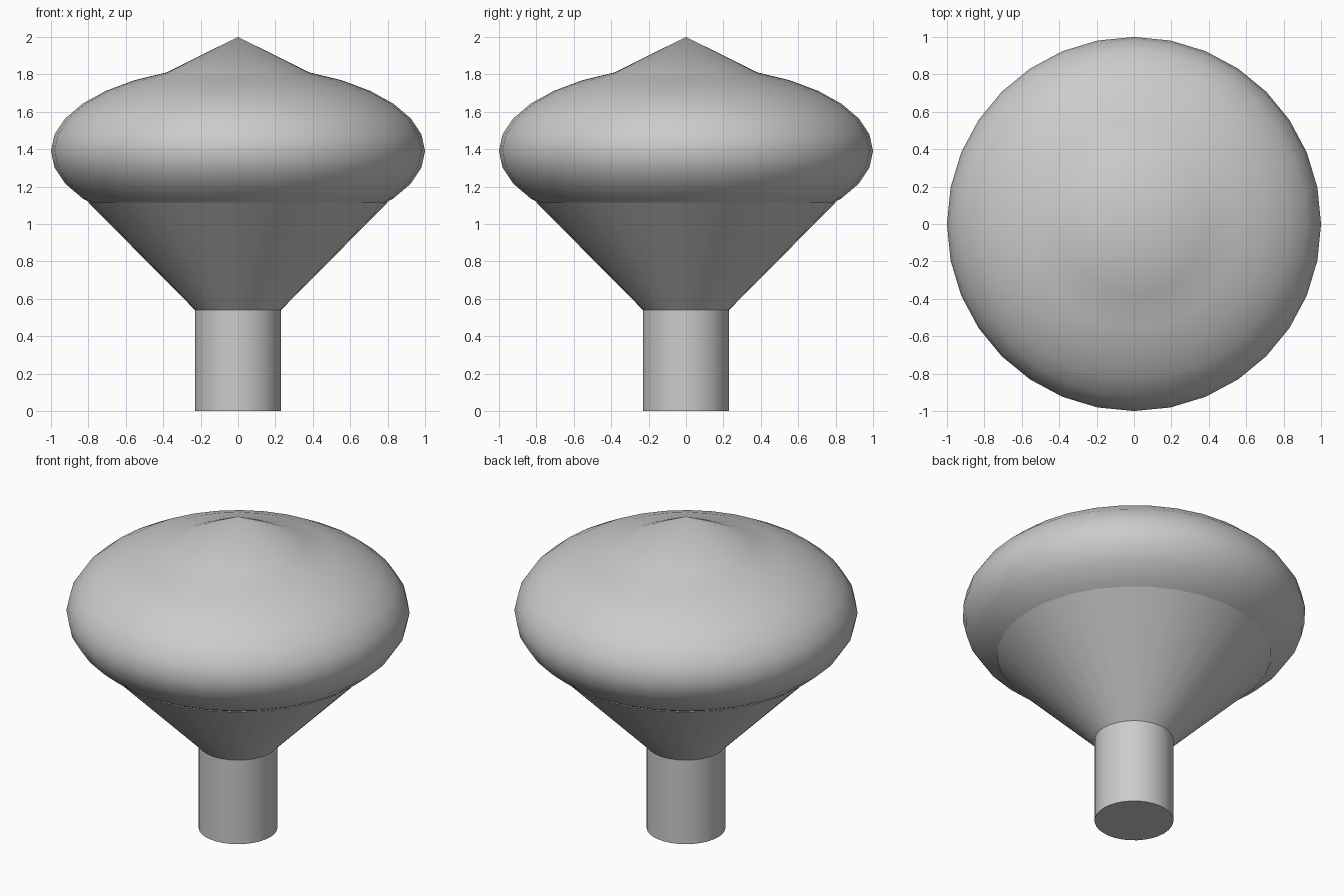
import bpy
import bmesh
from math import sin, cos, pi, radians

cube = bpy.data.objects.get("Cube")
if cube:
    bpy.data.objects.remove(cube, do_unlink=True)

SEGMENTS = 32

grey = bpy.data.materials.new("plain grey")
grey.use_nodes = True
colour = (0.6, 0.6, 0.6, 1)
grey.diffuse_color = colour
grey.node_tree.nodes["Principled BSDF"].inputs["Base Color"].default_value = colour


def finish(obj, name):
    obj.name = name
    obj.data.materials.append(grey)
    bpy.ops.object.select_all(action="DESELECT")
    obj.select_set(True)
    bpy.context.view_layer.objects.active = obj
    bpy.ops.object.shade_smooth_by_angle(angle=radians(30))


def lathe(name, profile):
    """Turn an (r, z) profile, listed bottom to top, around the z axis."""
    bm = bmesh.new()
    verts = [bm.verts.new((r, 0, z)) for r, z in profile]
    edges = [bm.edges.new(pair) for pair in zip(verts, verts[1:])]
    bmesh.ops.spin(bm, geom=verts + edges, cent=(0, 0, 0), axis=(0, 0, 1),
                   angle=2 * pi, steps=SEGMENTS, use_merge=True)
    bmesh.ops.remove_doubles(bm, verts=bm.verts, dist=0.0001)
    bmesh.ops.recalc_face_normals(bm, faces=bm.faces)
    mesh = bpy.data.meshes.new(name)
    bm.to_mesh(mesh)
    bm.free()
    obj = bpy.data.objects.new(name, mesh)
    bpy.context.collection.objects.link(obj)
    finish(obj, name)


# Straight stem with flat ends
lathe("stem", [(0, 0), (0.23, 0), (0.23, 0.54), (0, 0.54)])

# Flared cone that carries the head
lathe("flared_neck", [(0, 0.54), (0.23, 0.54), (0.8, 1.115), (0, 1.115)])

# Flattened round head whose upper rings run into the pointed tip
RINGS = 16
head = [(0, 0.935)]
for i in range(1, 15):
    a = pi * (i / RINGS - 0.5)
    head.append((cos(a), 1.39 + 0.455 * sin(a)))
head.append((0, 2.0))
lathe("head_with_pointed_tip", head)
